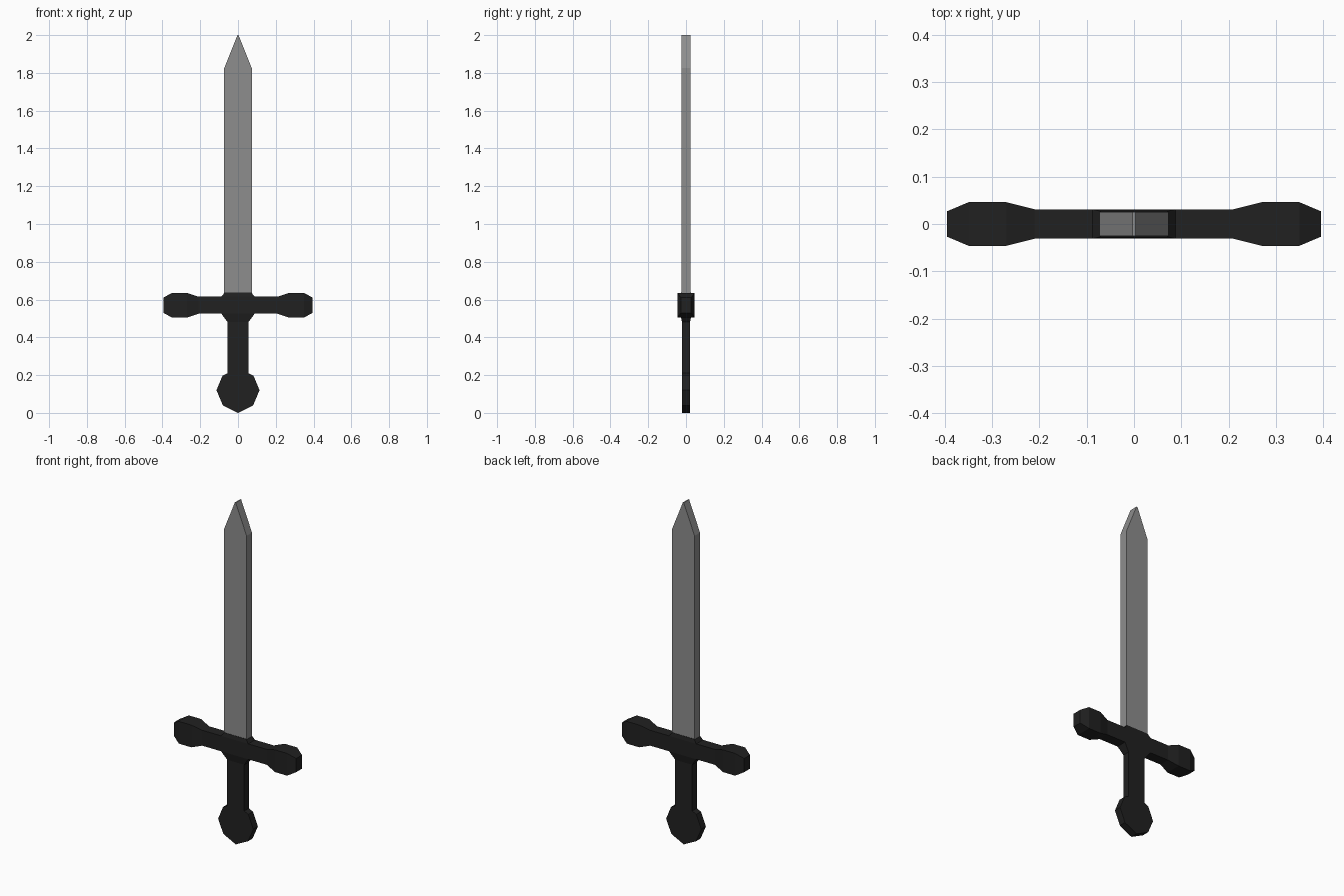
import bpy, bmesh

if "Cube" in bpy.data.objects:
    bpy.data.objects.remove(bpy.data.objects["Cube"])


def material(name, value):
    m = bpy.data.materials.new(name)
    m.diffuse_color = (value, value, value, 1)
    m.use_nodes = True
    m.node_tree.nodes["Principled BSDF"].inputs["Base Color"].default_value = m.diffuse_color
    return m


def loft(name, sections, mat, axis="z", center=0.0, caps=(True, True)):
    """Loft rectangles (position, half size a, half depth y) along z or x."""
    bm = bmesh.new()
    rings = []
    for t, a, y in sections:
        ring = []
        for sa, sy in ((-1, -1), (1, -1), (1, 1), (-1, 1)):
            co = (sa * a, sy * y, t) if axis == "z" else (t, sy * y, center + sa * a)
            ring.append(bm.verts.new(co))
        rings.append(ring)
    for lo, hi in zip(rings, rings[1:]):
        for i in range(4):
            j = (i + 1) % 4
            bm.faces.new((lo[i], lo[j], hi[j], hi[i]))
    for ring, cap in zip((rings[0], rings[-1]), caps):
        if cap:
            bm.faces.new(ring)
    # Zero-width sections collapse to a clean edge
    bmesh.ops.remove_doubles(bm, verts=bm.verts, dist=1e-5)
    bmesh.ops.recalc_face_normals(bm, faces=bm.faces)
    mesh = bpy.data.meshes.new(name)
    bm.to_mesh(mesh)
    bm.free()
    mesh.materials.append(mat)
    obj = bpy.data.objects.new(name, mesh)
    bpy.context.collection.objects.link(obj)
    return obj


steel = material("steel", 0.27)
black = material("black", 0.015)

# Blade with pointed tip
loft("blade", [(0.63, 0.073, 0.025), (1.825, 0.073, 0.025), (2.0, 0.003, 0.025)], steel)

# Pommel, grip and flared centre block in one continuous column
loft("hilt", [
    (0.0, 0.0, 0.021), (0.04, 0.08, 0.021), (0.12, 0.114, 0.021),
    (0.197, 0.082, 0.021), (0.21, 0.055, 0.021), (0.48, 0.055, 0.021),
    (0.525, 0.088, 0.031), (0.615, 0.088, 0.031), (0.637, 0.071, 0.027),
], black)

# Crossguard arm with bulbous end, mirrored to the other side
arm = loft("crossguard_arms", [
    (0.088, 0.045, 0.031), (0.21, 0.045, 0.031), (0.27, 0.065, 0.046),
    (0.35, 0.065, 0.046), (0.395, 0.04, 0.027),
], black, axis="x", center=0.57, caps=(False, True))
mirror = arm.modifiers.new("mirror", "MIRROR")
mirror.use_mirror_merge = False
